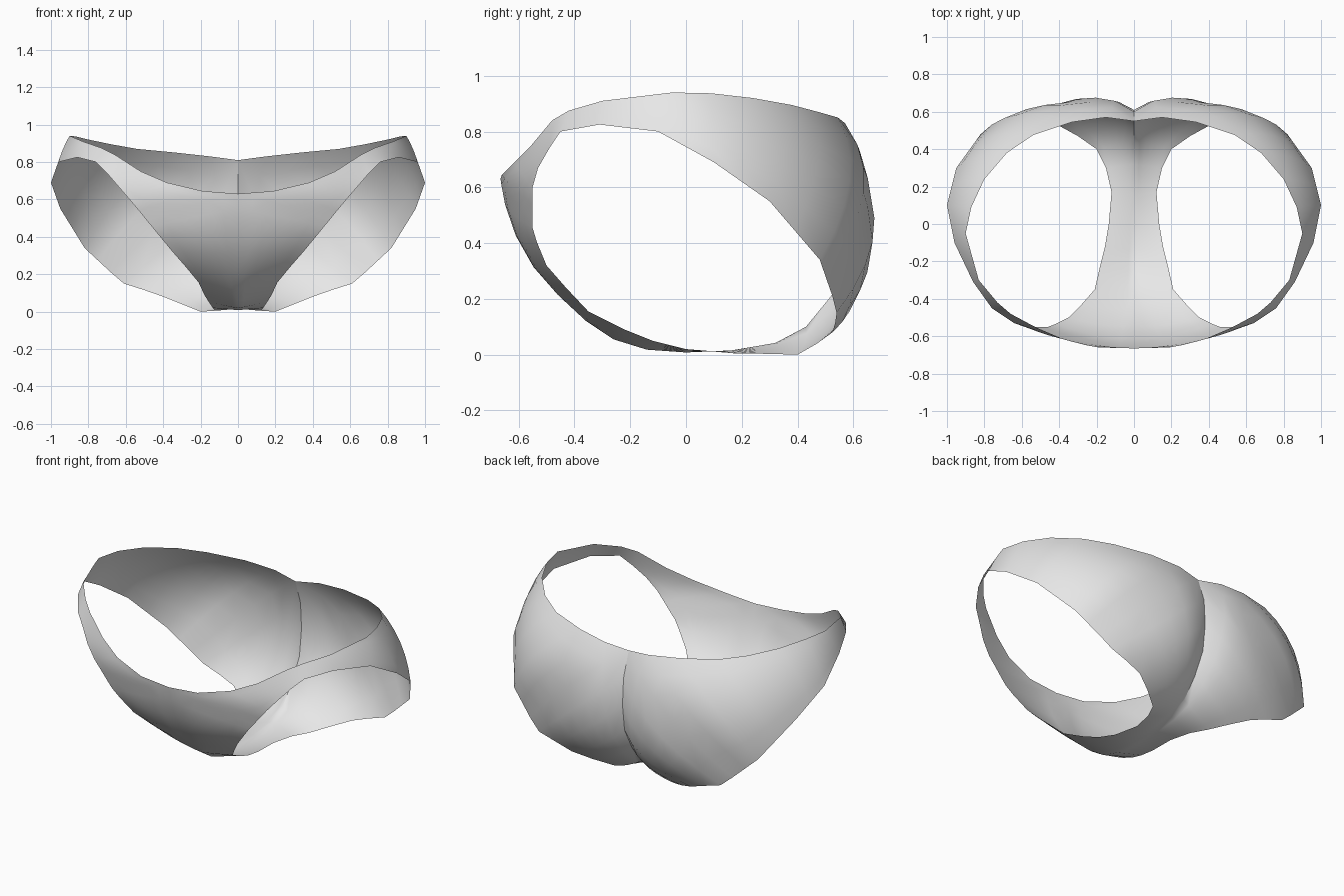
import bpy, bmesh
from mathutils import Vector

STEPS = 6                        # divisions across each strip
CORE = Vector((0.3, 0.0, 0.4))   # strips bulge away from this point

# Each row: outer point (centre seam or waist), leg opening point, bulge
front_panel = [
    ((0, 0, .008), (.135, 0, .02), 0),
    ((0, -.14, .018), (.155, -.12, .05), 0),
    ((0, -.26, .055), (.18, -.22, .09), 0),
    ((0, -.36, .122), (.21, -.35, .155), .005),
    ((0, -.46, .215), (.28, -.43, .24), .01),
    ((0, -.54, .315), (.35, -.50, .32), .02),
    ((0, -.605, .43), (.42, -.535, .405), .025),
    ((0, -.648, .55), (.46, -.55, .455), .025),
    ((0, -.665, .63), (.49, -.55, .49), .025),
    ((.19, -.66, .645), (.53, -.55, .54), .015),
    ((.38, -.615, .69), (.58, -.55, .60), .005),
]
hip_band = [
    ((.52, -.555, .75), (.64, -.53, .67), 0),
    ((.66, -.48, .84), (.70, -.49, .74), 0),
    ((.73, -.42, .875), (.76, -.45, .80), 0),
    ((.83, -.30, .91), (.86, -.31, .825), 0),
    ((.90, -.05, .94), (.96, -.10, .80), .005),
    ((.87, .09, .937), (1.0, .10, .69), .01),
    ((.80, .24, .92), (.975, .20, .62), .022),
    ((.68, .38, .895), (.95, .30, .55), .035),
]
seat_panel = [
    ((.54, .475, .87), (.885, .39, .445), .06),
    ((.33, .545, .85), (.82, .48, .34), .088),
    ((.15, .57, .83), (.75, .502, .275), .108),
    ((0, .55, .81), (.68, .525, .21), .118),
    ((0, .60, .66), (.61, .54, .15), .10),
    ((0, .61, .50), (.50, .535, .115), .08),
    ((0, .59, .34), (.40, .525, .08), .05),
    ((0, .52, .21), (.30, .47, .04), .032),
    ((0, .43, .10), (.20, .40, 0), .015),
    ((0, .32, .042), (.15, .30, .003), 0),
    ((0, .16, .015), (.12, .17, .005), 0),
]


def strip(outer, leg, bulge):
    """Curved line of points from the outer edge to the leg opening."""
    a, b = Vector(outer), Vector(leg)
    push = ((a + b) / 2 - CORE).normalized() * bulge
    skew = 0.85 if outer[0] == 0 else 1     # fuller next to the seam
    points = []
    for j in range(STEPS + 1):
        t = j / STEPS
        s = t ** skew
        p = a.lerp(b, t) + push * 4 * s * (1 - s)
        p.x = max(p.x, 0)
        points.append(p)
    return points


# Half of the garment: a closed ring of strips around one leg opening
bm = bmesh.new()
rows = [[bm.verts.new(p) for p in strip(*row)]
        for row in front_panel + hip_band + seat_panel]
for i, row in enumerate(rows):
    following = rows[(i + 1) % len(rows)]
    for j in range(STEPS):
        bm.faces.new((row[j], row[j + 1], following[j + 1], following[j]))

# Crease along the back seam
for e in bm.edges:
    a, b = (v.co for v in e.verts)
    if max(a.x, b.x) < 1e-4 and min(a.y, b.y) > 0.4:
        e.smooth = False

mesh = bpy.data.meshes.new("briefs")
bm.to_mesh(mesh)
bm.free()
briefs = bpy.data.objects.new("briefs", mesh)
bpy.context.collection.objects.link(briefs)

# Plain fabric
fabric = bpy.data.materials.new("light grey fabric")
fabric.diffuse_color = (0.8, 0.8, 0.8, 1)
mesh.materials.append(fabric)

# Smooth shading, then the other half joined at the centre seam
for face in mesh.polygons:
    face.use_smooth = True
mirror = briefs.modifiers.new("mirror", 'MIRROR')
mirror.use_clip = True
mirror.merge_threshold = 0.001
